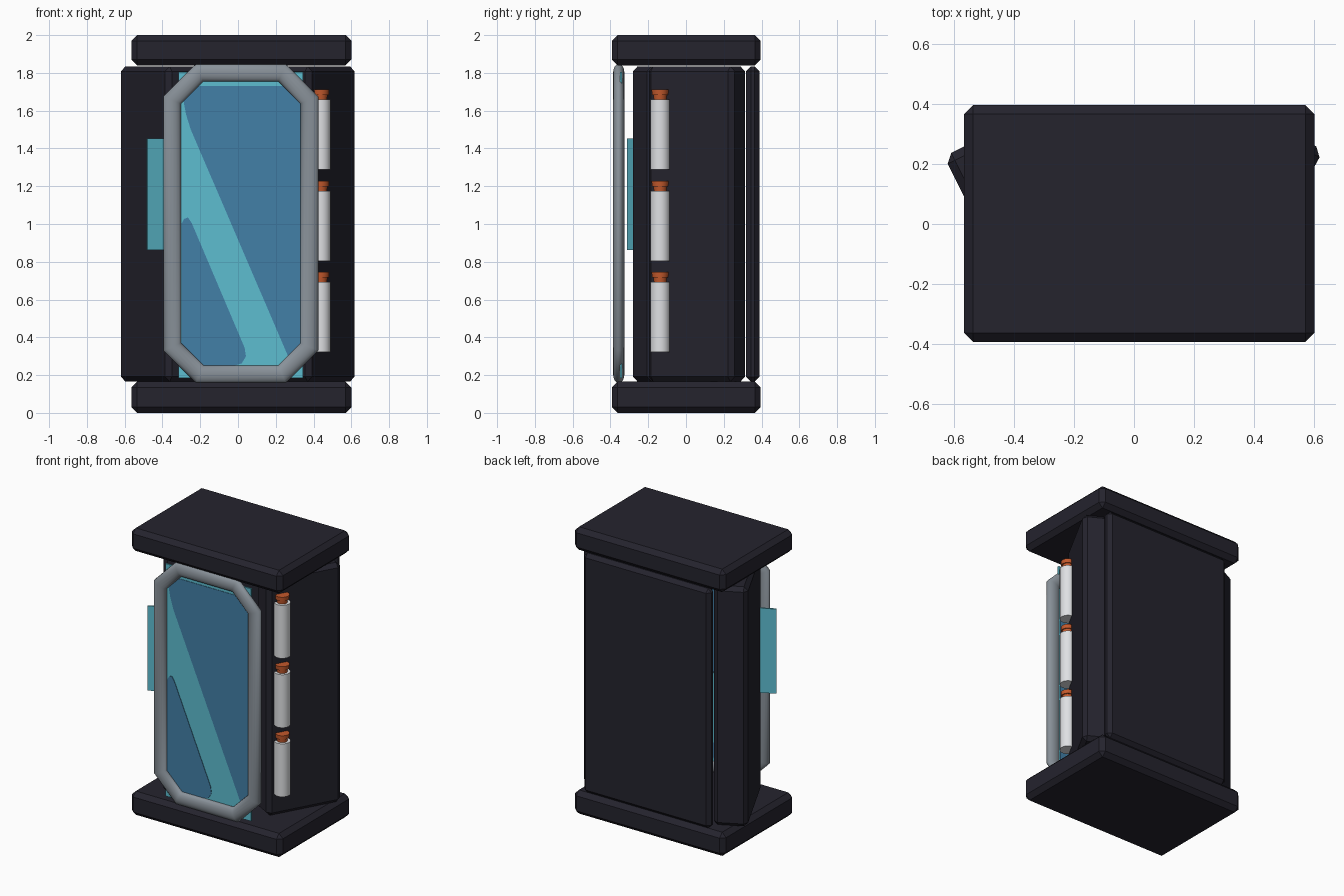
import bpy, bmesh, math
from mathutils import Vector

if "Cube" in bpy.data.objects:
    bpy.data.objects.remove(bpy.data.objects["Cube"])


def material(name, rgb):
    m = bpy.data.materials.new(name)
    m.diffuse_color = (*rgb, 1)
    m.use_nodes = True
    m.node_tree.nodes["Principled BSDF"].inputs["Base Color"].default_value = m.diffuse_color
    return m


DARK = material("dark_navy", (0.018, 0.017, 0.027))
GREY = material("frame_grey", (0.25, 0.285, 0.32))
TEAL = material("light_teal", (0.11, 0.51, 0.63))
BLUE = material("deep_blue", (0.055, 0.215, 0.39))
WHITE = material("vial_white", (0.74, 0.75, 0.77))
ORANGE = material("cap_orange", (0.55, 0.10, 0.025))


def finish(bm, name, mat, bevel=0):
    bmesh.ops.recalc_face_normals(bm, faces=bm.faces)
    me = bpy.data.meshes.new(name)
    bm.to_mesh(me)
    bm.free()
    me.materials.append(mat)
    ob = bpy.data.objects.new(name, me)
    bpy.context.collection.objects.link(ob)
    if bevel:
        mod = ob.modifiers.new("chamfer", 'BEVEL')
        mod.width = bevel
        mod.segments = 1
    return ob


def smooth(ob):
    bpy.ops.object.select_all(action='DESELECT')
    ob.select_set(True)
    bpy.context.view_layer.objects.active = ob
    bpy.ops.object.shade_smooth_by_angle(angle=math.radians(50))


def prism(name, points, offset, mat, bevel=0):
    """Extrude a flat polygon along an offset vector."""
    bm = bmesh.new()
    face = bm.faces.new([bm.verts.new(p) for p in points])
    top = bmesh.ops.extrude_face_region(bm, geom=[face])["geom"]
    bmesh.ops.translate(bm, vec=offset, verts=[v for v in top if isinstance(v, bmesh.types.BMVert)])
    return finish(bm, name, mat, bevel)


def slab(name, corner, along, across, length, thick, z0, z1, mat, bevel=0):
    """Upright slab from one ground corner and two ground directions."""
    c = Vector((*corner, z0))
    a = Vector((*along, 0)).normalized() * length
    b = Vector((*across, 0)).normalized() * thick
    return prism(name, [c, c + a, c + a + b, c + b], (0, 0, z1 - z0), mat, bevel)


# Base and roof plates
for name, z0, z1 in (("base_plate", 0, 0.165), ("roof_plate", 1.84, 2.0)):
    slab(name, (-0.565, -0.392), (1, 0), (0, 1), 1.165, 0.787, z0, z1, DARK, 0.03)

# Back wall and the two splayed side walls
slab("back_wall", (-0.45, 0.318), (1, 0), (0, 1), 0.98, 0.07, 0.165, 1.835, DARK, 0.025)
slab("left_wall", (-0.632, 0.224), (0.447, -0.894), (0.894, 0.447), 0.577, 0.22, 0.165, 1.835, DARK, 0.027)
slab("right_wall", (0.63, 0.245), (-0.483, -0.875), (-0.875, 0.483), 0.52, 0.165, 0.165, 1.835, DARK, 0.027)

# Small side screen standing out from the left wall
slab("side_screen", (-0.48, -0.313), (0.894, 0.447), (-0.447, 0.894), 0.16, 0.01, 0.862, 1.452, TEAL)

# Door glass with two darker areas that leave diagonal shine stripes
slab("door_glass", (-0.315, -0.35), (1, 0), (0, 1), 0.66, 0.012, 0.185, 1.805, TEAL)
upper = [(-0.295, 1.73), (0.335, 1.73), (0.335, 0.31), (0.29, 0.28), (0.265, 0.30),
         (0.235, 0.37), (-0.25, 1.50), (-0.275, 1.58), (-0.29, 1.66)]
lower = [(-0.30, 1.0), (-0.285, 1.027), (-0.265, 1.035), (-0.245, 1.005), (0.035, 0.345),
         (0.042, 0.30), (0.02, 0.262), (-0.03, 0.247), (-0.25, 0.245), (-0.30, 0.27)]
for name, pts in (("upper_glass_tint", upper), ("lower_glass_tint", lower)):
    prism(name, [(x, -0.353, z) for x, z in pts], (0, 0.018, 0), BLUE)

# Oval-section door frame swept around a corner-cut rectangle
bm = bmesh.new()
cx, cz, hx, hz, cut = 0.015, 1.003, 0.363, 0.798, 0.145
path = [(hx, hz - cut), (hx - cut, hz), (cut - hx, hz), (-hx, hz - cut),
        (-hx, cut - hz), (cut - hx, -hz), (hx - cut, -hz), (hx, cut - hz)]
SIDES = 16
rings = []
for i, p in enumerate(path):
    p = Vector(p)
    d0 = (p - Vector(path[i - 1])).normalized()
    d1 = (Vector(path[(i + 1) % 8]) - p).normalized()
    t = (d0 + d1).normalized()
    n = Vector((t.y, -t.x)) / t.dot(d0)
    ring = []
    for k in range(SIDES):
        a = 2 * math.pi * k / SIDES
        q = p + n * 0.047 * math.cos(a)
        ring.append(bm.verts.new((cx + q.x, -0.356 + 0.03 * math.sin(a), cz + q.y)))
    rings.append(ring)
for i in range(8):
    r, s = rings[i], rings[(i + 1) % 8]
    for k in range(SIDES):
        j = (k + 1) % SIDES
        bm.faces.new((r[k], r[j], s[j], s[k]))
smooth(finish(bm, "door_frame", GREY))


def cylinder(name, r0, r1, z0, z1, mat):
    bm = bmesh.new()
    bmesh.ops.create_cone(bm, cap_ends=True, segments=24, radius1=r0, radius2=r1, depth=z1 - z0)
    bmesh.ops.translate(bm, vec=(0.438, -0.137, (z0 + z1) / 2), verts=bm.verts)
    smooth(finish(bm, name, mat))


# Three capped vials on the right wall
for i, z in enumerate((0.322, 0.804, 1.288)):
    cylinder(f"vial_{i + 1}", 0.052, 0.052, z, z + 0.37, WHITE)
    cylinder(f"vial_neck_{i + 1}", 0.032, 0.036, z + 0.36, z + 0.40, ORANGE)
    cylinder(f"vial_cap_{i + 1}", 0.043, 0.045, z + 0.395, z + 0.423, ORANGE)
